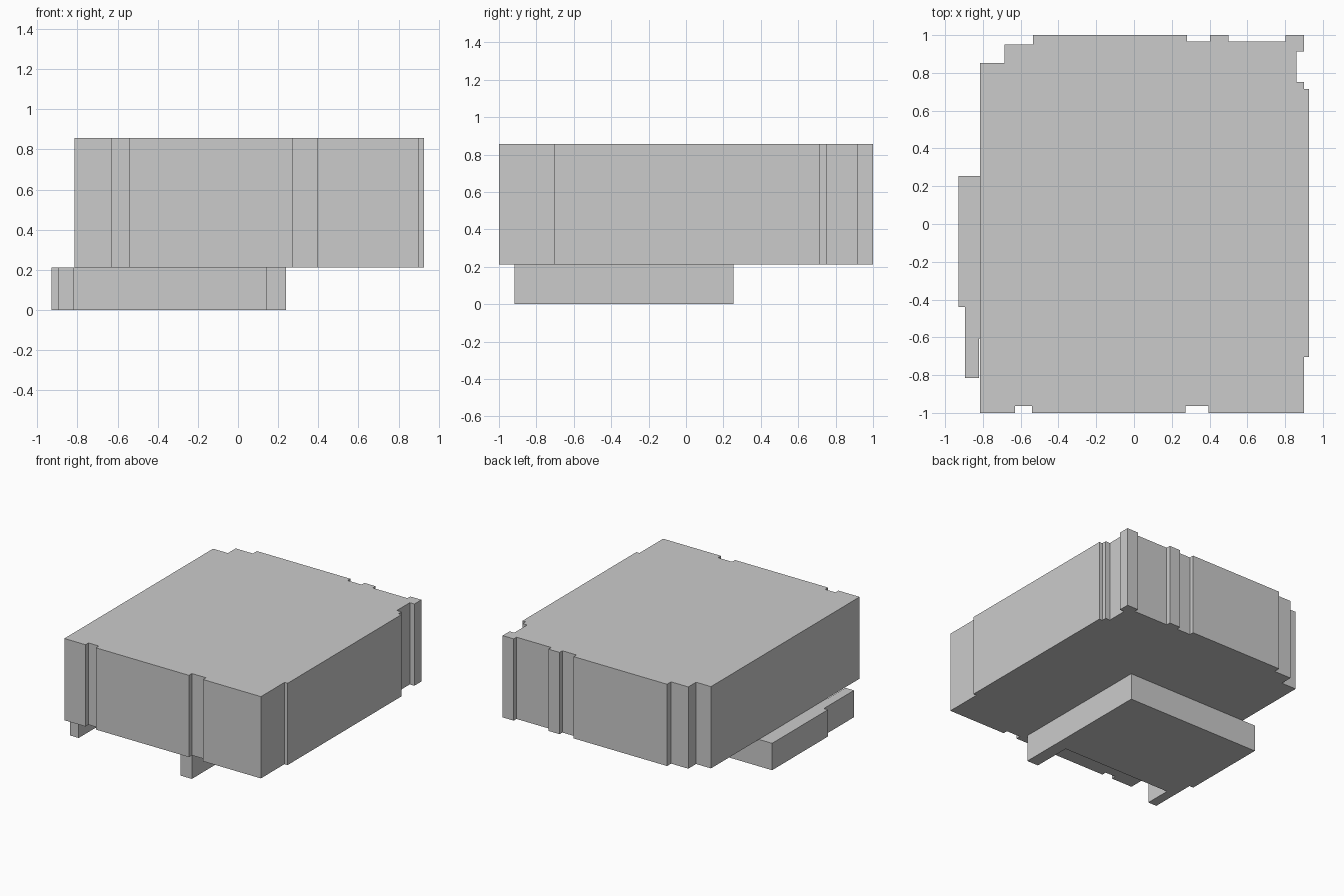
import bpy, bmesh


def extrude_outline(name, points, z0, z1):
    """Solid made by raising a closed plan outline from z0 to z1."""
    bm = bmesh.new()
    face = bm.faces.new([bm.verts.new((x, y, z0)) for x, y in points])
    top = bmesh.ops.extrude_face_region(bm, geom=[face])["geom"]
    bmesh.ops.translate(bm, vec=(0, 0, z1 - z0),
                        verts=[v for v in top if isinstance(v, bmesh.types.BMVert)])
    bmesh.ops.recalc_face_normals(bm, faces=bm.faces)
    mesh = bpy.data.meshes.new(name)
    bm.to_mesh(mesh)
    bm.free()
    obj = bpy.data.objects.new(name, mesh)
    bpy.context.collection.objects.link(obj)
    return obj


# Upper storey: large block with shallow wall recesses and stepped corners
upper = [
    (-0.815, -1), (-0.63, -1), (-0.63, -0.963), (-0.54, -0.963), (-0.54, -1),
    (0.272, -1), (0.272, -0.963), (0.395, -0.963), (0.395, -1), (0.90, -1),
    (0.90, -0.705), (0.927, -0.705), (0.927, 0.715), (0.90, 0.715),
    (0.90, 0.752), (0.86, 0.752), (0.86, 0.913), (0.90, 0.913), (0.90, 1),
    (0.803, 1), (0.803, 0.965), (0.50, 0.965), (0.50, 1), (0.403, 1),
    (0.403, 0.965), (0.28, 0.965), (0.28, 1), (-0.535, 1), (-0.535, 0.95),
    (-0.685, 0.95), (-0.685, 0.853), (-0.815, 0.853),
]
extrude_outline("upper_block", upper, 0.212, 0.857)

# Lower storey: offset base with two wall arms reaching to the front
lower = [
    (-0.93, 0.255), (-0.93, -0.44), (-0.895, -0.44), (-0.895, -0.815),
    (-0.82, -0.815), (-0.82, -0.605), (0.14, -0.605), (0.14, -0.918),
    (0.24, -0.918), (0.24, 0.255),
]
extrude_outline("lower_base", lower, 0.0, 0.212)
